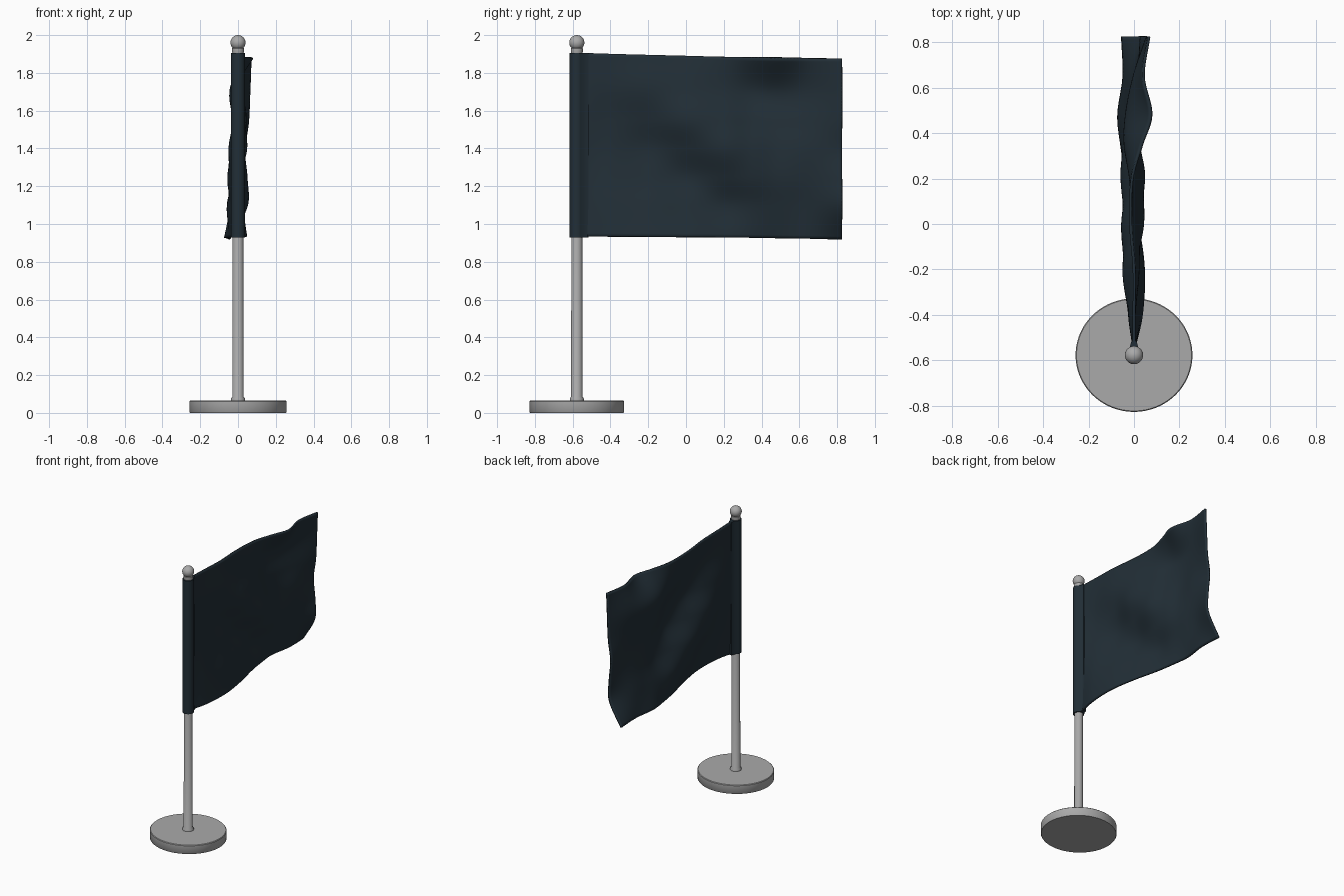
import bpy, bmesh, math

if "Cube" in bpy.data.objects:
    bpy.data.objects.remove(bpy.data.objects["Cube"])

PY = -0.578  # pole position along y


def material(name, rgb):
    m = bpy.data.materials.new(name)
    m.diffuse_color = (*rgb, 1)
    m.use_nodes = True
    m.node_tree.nodes["Principled BSDF"].inputs["Base Color"].default_value = m.diffuse_color
    return m


GREY = material("grey metal", (0.40, 0.40, 0.40))
NAVY = material("dark navy cloth", (0.016, 0.028, 0.038))


def finish(name, bm, mat, angle=40):
    bmesh.ops.recalc_face_normals(bm, faces=bm.faces)
    mesh = bpy.data.meshes.new(name)
    bm.to_mesh(mesh)
    bm.free()
    mesh.materials.append(mat)
    ob = bpy.data.objects.new(name, mesh)
    bpy.context.collection.objects.link(ob)
    bpy.ops.object.select_all(action='DESELECT')
    ob.select_set(True)
    bpy.context.view_layer.objects.active = ob
    bpy.ops.object.shade_smooth_by_angle(angle=math.radians(angle))
    return ob


def lathe(name, profile, mat, n=48, sx=1.0):
    """Turn a closed (radius, z) profile around the pole axis."""
    bm = bmesh.new()
    rings = [[bm.verts.new((sx * r * math.cos(2 * math.pi * i / n),
                            PY + r * math.sin(2 * math.pi * i / n), z))
              for i in range(n)] for r, z in profile]
    for a, b in zip(rings, rings[1:]):
        for i in range(n):
            j = (i + 1) % n
            bm.faces.new((a[i], a[j], b[j], b[i]))
    bm.faces.new(rings[0])
    bm.faces.new(rings[-1])
    return finish(name, bm, mat)


# Stand: disc base, pole with foot collar, ball finial with neck
lathe("base", [(0.247, 0), (0.250, 0.004), (0.250, 0.061), (0.246, 0.065)],
      GREY, 96, 1.03)
lathe("pole", [(0.037, 0.06), (0.037, 0.076), (0.030, 0.086), (0.028, 1.915)], GREY)
ball = [(0.040 * math.sin(t), 1.960 - 0.040 * math.cos(t))
        for t in [math.radians(d) for d in range(45, 180, 9)]]
lathe("finial", [(0.029, 1.90), (0.032, 1.914), (0.032, 1.93)] + ball + [(0.002, 2.0)], GREY)

# Sleeve: teardrop tube of cloth around the pole, closing into the flag
bm = bmesh.new()
outline = [(0.038 * math.cos(math.radians(a)), PY + 0.038 * math.sin(math.radians(a)))
           for a in range(150, 391, 10)]
outline += [(0.018, -0.541), (0.011, -0.515), (-0.011, -0.515), (-0.018, -0.541)]
low = [bm.verts.new((x, y, 0.928)) for x, y in outline]
top = [bm.verts.new((x, y, 1.906)) for x, y in outline]
for i in range(len(low)):
    j = (i + 1) % len(low)
    bm.faces.new((low[i], low[j], top[j], top[i]))
bm.faces.new(low)
bm.faces.new(top)
finish("flag_sleeve", bm, NAVY)

# Flag: sideways billow at a few stations, with a diagonal fold from the pole top
YS = [-0.55, -0.4, -0.2, 0.0, 0.2, 0.35, 0.48, 0.65, 0.826]
ZS = [0.0, 0.18, 0.335, 0.49, 0.645, 0.82, 1.0]  # fraction of flag height
BILLOW = [
    [0, .033, .042, .015, -.03, -.055, -.068, -.045, -.052],
    [0, .02, .008, -.028, -.053, -.037, -.03, -.015, .045],
    [0, .0, -.03, -.05, -.006, .008, .0, .01, .045],
    [0, -.018, -.044, -.005, .042, .02, .0, .02, .032],
    [0, -.018, -.01, .038, .025, -.01, -.018, .01, .052],
    [0, .0, .018, .014, -.014, -.038, -.028, .002, .06],
    [0, .0, .0, -.015, -.008, .035, .076, .042, .066],
]


def smooth(xs, vs, x):
    """Cubic Hermite interpolation through the stations."""
    def slope(i):
        a, b = max(i - 1, 0), min(i + 1, len(xs) - 1)
        return (vs[b] - vs[a]) / (xs[b] - xs[a])
    k = max(i for i in range(len(xs) - 1) if x >= xs[i] - 1e-9)
    h = xs[k + 1] - xs[k]
    t = (x - xs[k]) / h
    return ((2*t**3 - 3*t*t + 1) * vs[k] + (t**3 - 2*t*t + t) * h * slope(k)
            + (3*t*t - 2*t**3) * vs[k + 1] + (t**3 - t*t) * h * slope(k + 1))


NY, NZ = 84, 56
bm = bmesh.new()
grid = []
for i in range(NY + 1):
    u = i / NY
    y = YS[0] + u * (YS[-1] - YS[0])
    column = [smooth(YS, row, y) for row in BILLOW]
    z0 = 0.933 - 0.013 * u * u
    z1 = 1.906 - 0.048 * u + 0.018 * u * u
    line = []
    for j in range(NZ + 1):
        v = j / NZ
        z = z0 + v * (z1 - z0)
        line.append(bm.verts.new((smooth(ZS, column, v), y, z)))
    grid.append(line)
for a, b in zip(grid, grid[1:]):
    for j in range(NZ):
        bm.faces.new((a[j], b[j], b[j + 1], a[j + 1]))
flag = finish("flag", bm, NAVY, 60)
mod = flag.modifiers.new("cloth_thickness", 'SOLIDIFY')
mod.thickness = 0.012
mod.offset = 0
